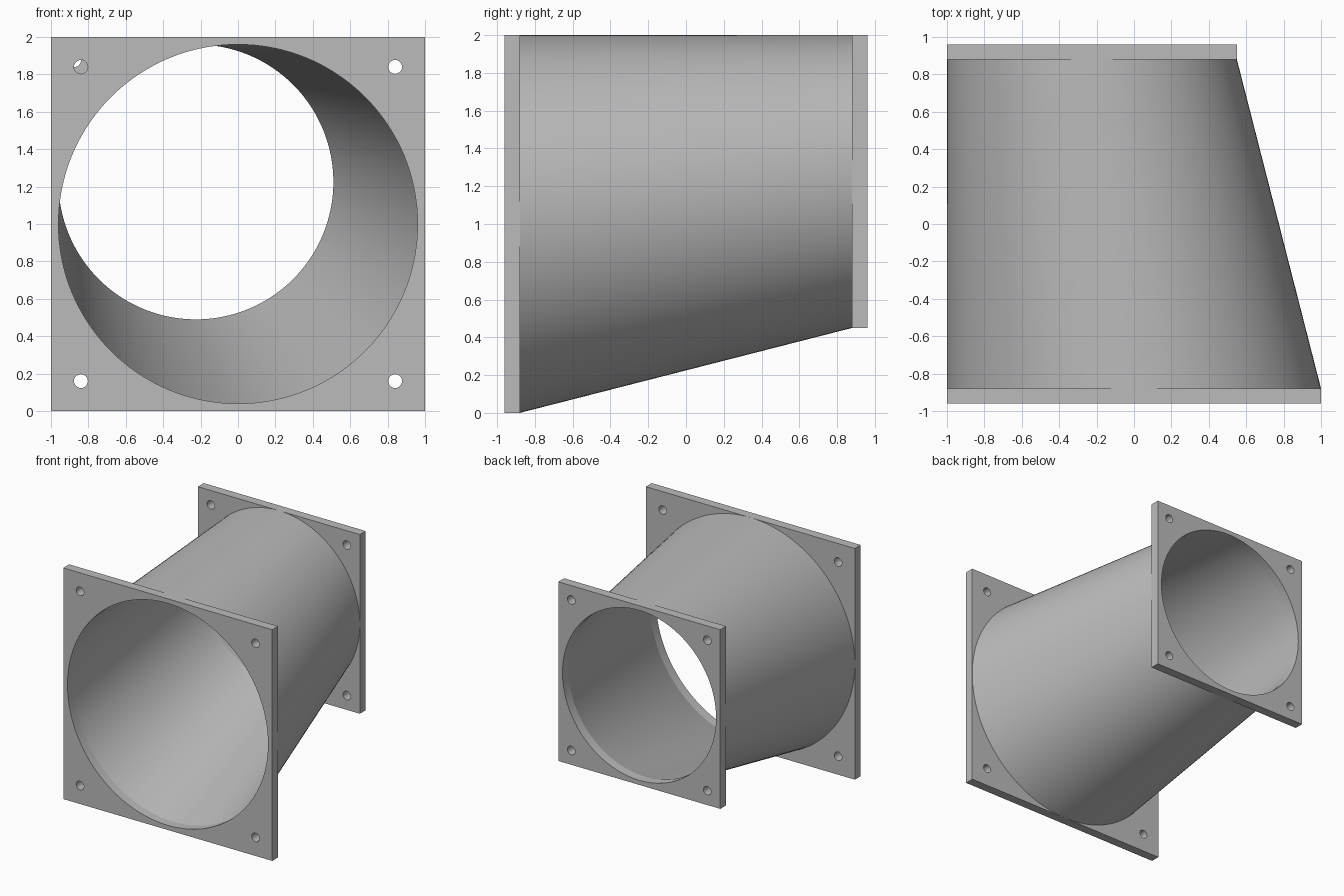
import bpy, bmesh, math
from mathutils import Vector

cube = bpy.data.objects.get("Cube")
if cube:
    bpy.data.objects.remove(cube, do_unlink=True)

SEGMENTS = 128
THICK = 0.08      # flange thickness
WALL = 0.04       # duct wall
HALF_LEN = 0.88   # duct half length
HOLE_R = 0.037
FRONT = dict(half=1.0, cx=0.0, cz=1.0)
BACK = dict(half=0.775, cx=-0.225, cz=1.225)

grey = bpy.data.materials.new("light grey")
grey.use_nodes = True
grey.diffuse_color = (0.5, 0.5, 0.5, 1)
grey.node_tree.nodes["Principled BSDF"].inputs["Base Color"].default_value = (0.5, 0.5, 0.5, 1)


def ring(bm, cx, cz, y, radius, count):
    angles = [2 * math.pi * i / count for i in range(count)]
    return [bm.verts.new((cx + radius * math.cos(a), y, cz + radius * math.sin(a))) for a in angles]


def loop_edges(bm, verts):
    return [bm.edges.new((v, verts[i - 1])) for i, v in enumerate(verts)]


def finish(bm, name):
    bmesh.ops.recalc_face_normals(bm, faces=bm.faces)
    mesh = bpy.data.meshes.new(name)
    bm.to_mesh(mesh)
    bm.free()
    mesh.materials.append(grey)
    obj = bpy.data.objects.new(name, mesh)
    bpy.context.collection.objects.link(obj)
    bpy.ops.object.select_all(action='DESELECT')
    obj.select_set(True)
    bpy.context.view_layer.objects.active = obj
    bpy.ops.object.shade_smooth_by_angle(angle=math.radians(30))


def flange(name, y, half, cx, cz):
    """Square plate with a round bore and four bolt holes."""
    bm = bmesh.new()
    corners = [(-1, -1), (1, -1), (1, 1), (-1, 1)]
    square = [bm.verts.new((cx + half * sx, y, cz + half * sz)) for sx, sz in corners]
    edges = loop_edges(bm, square)
    edges += loop_edges(bm, ring(bm, cx, cz, y, half - WALL, SEGMENTS))
    for sx, sz in corners:
        offset = 0.84 * half
        edges += loop_edges(bm, ring(bm, cx + sx * offset, cz + sz * offset, y, HOLE_R, 24))
    bmesh.ops.triangle_fill(bm, edges=edges, use_beauty=True, normal=Vector((0, -1, 0)))
    extruded = bmesh.ops.extrude_face_region(bm, geom=bm.faces[:], use_keep_orig=True)
    moved = [g for g in extruded["geom"] if isinstance(g, bmesh.types.BMVert)]
    bmesh.ops.translate(bm, verts=moved, vec=(0, THICK, 0))
    finish(bm, name)


def duct(name):
    """Slanted tapering tube between the two bores."""
    bm = bmesh.new()
    rings = []
    for end, y, inset in ((FRONT, -HALF_LEN, 0), (BACK, HALF_LEN, 0),
                          (BACK, HALF_LEN, WALL), (FRONT, -HALF_LEN, WALL)):
        rings.append(ring(bm, end["cx"], end["cz"], y, end["half"] - inset, SEGMENTS))
    for k, b in enumerate(rings):
        a = rings[k - 1]
        for i in range(SEGMENTS):
            bm.faces.new((a[i - 1], a[i], b[i], b[i - 1]))
    finish(bm, name)


flange("front_flange", -HALF_LEN - THICK, **FRONT)
flange("back_flange", HALF_LEN, **BACK)
duct("tapered_duct")
